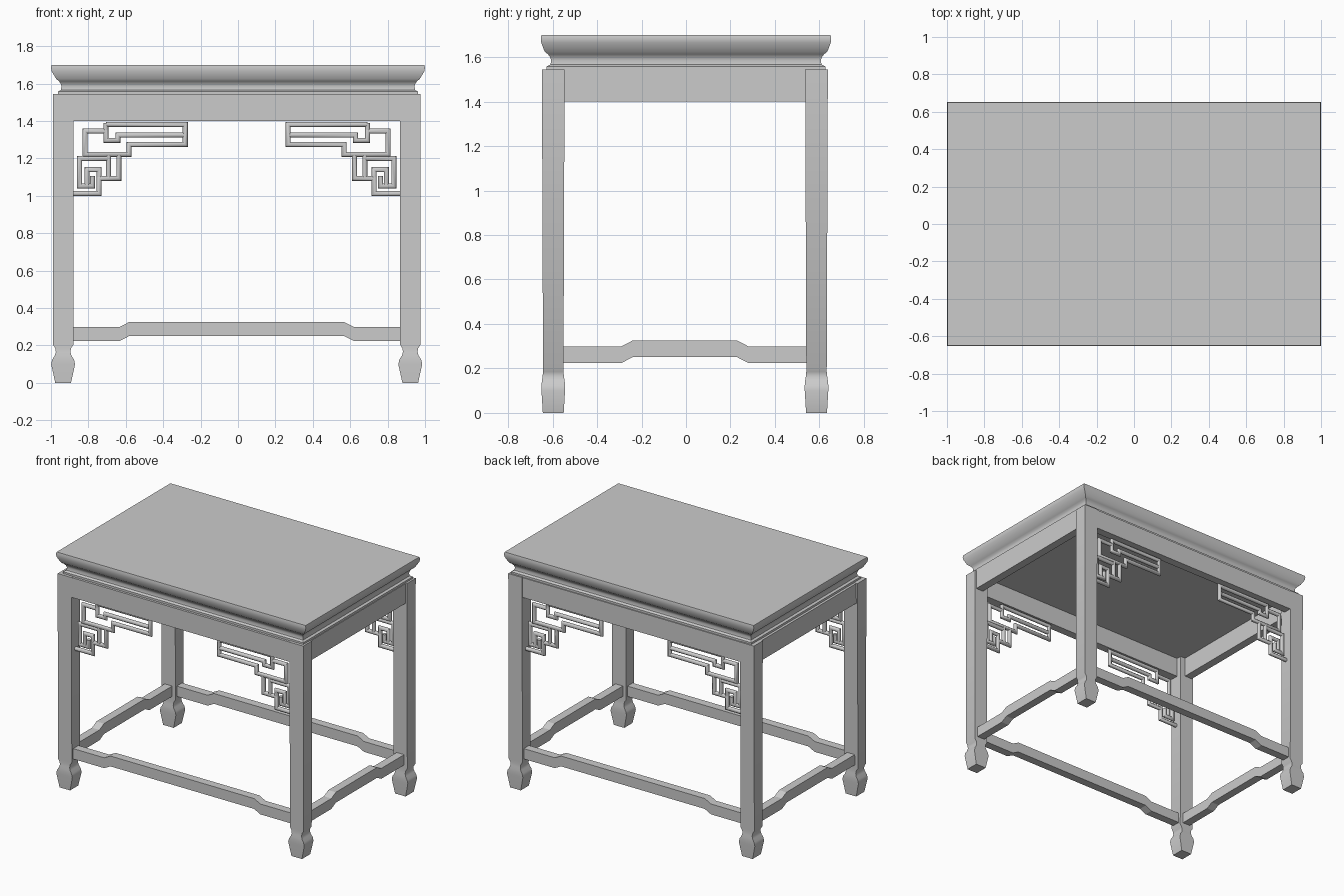
import bpy
import bmesh
import math
from mathutils import Vector

cube = bpy.data.objects.get("Cube")
if cube:
    bpy.data.objects.remove(cube, do_unlink=True)

grey = bpy.data.materials.new("plain grey")
grey.use_nodes = True
grey.diffuse_color = (0.6, 0.6, 0.6, 1)
grey.node_tree.nodes["Principled BSDF"].inputs["Base Color"].default_value = (0.6, 0.6, 0.6, 1)

# Centre lines of the frame
CX, CY = -0.007, -0.005
LEG_X, LEG_Y = 0.928, 0.592


def finish(name, bm, angle=35):
    bmesh.ops.recalc_face_normals(bm, faces=bm.faces)
    mesh = bpy.data.meshes.new(name)
    bm.to_mesh(mesh)
    bm.free()
    mesh.materials.append(grey)
    obj = bpy.data.objects.new(name, mesh)
    bpy.context.collection.objects.link(obj)
    bpy.ops.object.select_all(action="DESELECT")
    bpy.context.view_layer.objects.active = obj
    obj.select_set(True)
    bpy.ops.object.shade_smooth_by_angle(angle=math.radians(angle))
    return obj


def skin(bm, rings):
    """Join successive rings of points with quads and cap both ends."""
    rows = [[bm.verts.new(p) for p in ring] for ring in rings]
    n = len(rows[0])
    for a, b in zip(rows, rows[1:]):
        for i in range(n):
            j = (i + 1) % n
            bm.faces.new((a[i], a[j], b[j], b[i]))
    bm.faces.new(rows[0])
    bm.faces.new(rows[-1])


def loft(name, sections, cx=0, cy=0):
    """Stack rectangles given as height, half width, half depth."""
    bm = bmesh.new()
    skin(bm, [[(cx + sx * hx, cy + sy * hy, z)
               for sx, sy in ((-1, -1), (1, -1), (1, 1), (-1, 1))]
              for z, hx, hy in sections])
    return finish(name, bm)


def fret_rod(bm, path, y, side, radius=0.0145, sides=8):
    """Sweep a round rod along a flat path with mitred corners."""
    pts = [Vector(p) for p in path]
    rings = []
    for i, p in enumerate(pts):
        before = (p - pts[i - 1]).normalized() if i else None
        after = (pts[i + 1] - p).normalized() if i < len(pts) - 1 else None
        before, after = before or after, after or before
        n1 = Vector((-before.y, before.x))
        n2 = Vector((-after.y, after.x))
        mitre = (n1 + n2) / (1 + n1.dot(n2))
        ring = []
        for k in range(sides):
            t = math.tau * (k + 0.5) / sides
            q = p + mitre * radius * math.cos(t)
            ring.append((CX + side * q.x, y + radius * math.sin(t), q.y))
        rings.append(ring)
    skin(bm, rings)


def stretcher(name, along_x, half, bend, offset, thick=0.03):
    """Rail with a raised middle, running between two legs."""
    line = [(-half, 0.262), (-bend - 0.05, 0.262), (-bend, 0.288),
            (bend, 0.288), (bend + 0.05, 0.262), (half, 0.262)]
    rings = []
    for u, z in line:
        ring = []
        for s, h in ((-1, -1), (1, -1), (1, 1), (-1, 1)):
            v = offset + s * thick
            x, y = (u, v) if along_x else (v, u)
            ring.append((CX + x, CY + y, z + h * 0.0375))
        rings.append(ring)
    bm = bmesh.new()
    skin(bm, rings)
    return finish(name, bm, 10)


# Table top with overhanging rim, cove and lower ledge
loft("table_top", [
    (1.542, 0.962, 0.627), (1.558, 0.962, 0.627), (1.566, 0.947, 0.610),
    (1.585, 0.944, 0.606), (1.600, 0.948, 0.611), (1.613, 0.957, 0.621),
    (1.625, 0.972, 0.636), (1.665, 0.996, 0.651), (1.685, 1.0, 0.653),
    (1.70, 0.996, 0.650)])

# Legs with a pinched ankle and flared foot
leg_sections = [
    (0, 0.042, 0.047), (0.10, 0.064, 0.053), (0.125, 0.058, 0.053),
    (0.145, 0.045, 0.051), (0.165, 0.039, 0.048), (0.185, 0.042, 0.046),
    (0.205, 0.055, 0.046), (1.545, 0.055, 0.051)]
for sx, xname in ((-1, "right"), (1, "left")):
    for sy, yname in ((-1, "front"), (1, "back")):
        loft(f"{yname}_{xname}_leg", leg_sections, CX + sx * LEG_X, CY + sy * LEG_Y)

# Aprons and stretchers between the legs
for s, name in ((-1, "front"), (1, "back")):
    loft(f"{name}_apron", [(1.40, LEG_X, 0.03), (1.543, LEG_X, 0.03)],
         CX, CY + s * (LEG_Y + 0.017))
    stretcher(f"{name}_stretcher", True, LEG_X, 0.575, s * LEG_Y)
for s, name in ((-1, "right"), (1, "left")):
    loft(f"{name}_apron", [(1.40, 0.03, LEG_Y), (1.543, 0.03, LEG_Y)],
         CX + s * (LEG_X + 0.015), CY)
    stretcher(f"{name}_stretcher", False, LEG_Y, 0.235, s * LEG_X)

# Openwork corner brackets: key pattern rods, mirrored to each corner
upper_rod = [
    (0.56, 1.37), (0.275, 1.382), (0.275, 1.275), (0.575, 1.275),
    (0.575, 1.222), (0.81, 1.222), (0.81, 1.347), (0.70, 1.347),
    (0.70, 1.297), (0.635, 1.297), (0.635, 1.325), (0.285, 1.325)]
upper_rod[0] = (0.70, 1.382)
lower_rod = [
    (0.63, 1.222), (0.63, 1.094), (0.735, 1.094), (0.735, 1.012), (0.875, 1.012)]
key_rod = [
    (0.69, 1.20), (0.84, 1.20), (0.84, 1.052), (0.77, 1.052), (0.77, 1.105)]
hook_rod = [(0.735, 1.094), (0.735, 1.14), (0.80, 1.14), (0.80, 1.06)]
strut = [(0.685, 1.222), (0.685, 1.094)]
top_link = [(0.70, 1.39), (0.70, 1.34)]
for sy, yname in ((-1, "front"), (1, "back")):
    for sx, xname in ((-1, "right"), (1, "left")):
        bm = bmesh.new()
        for rod in (upper_rod, lower_rod, key_rod, hook_rod, strut, top_link):
            fret_rod(bm, rod, CY + sy * LEG_Y, sx)
        finish(f"{yname}_{xname}_fret_bracket", bm, 50)
